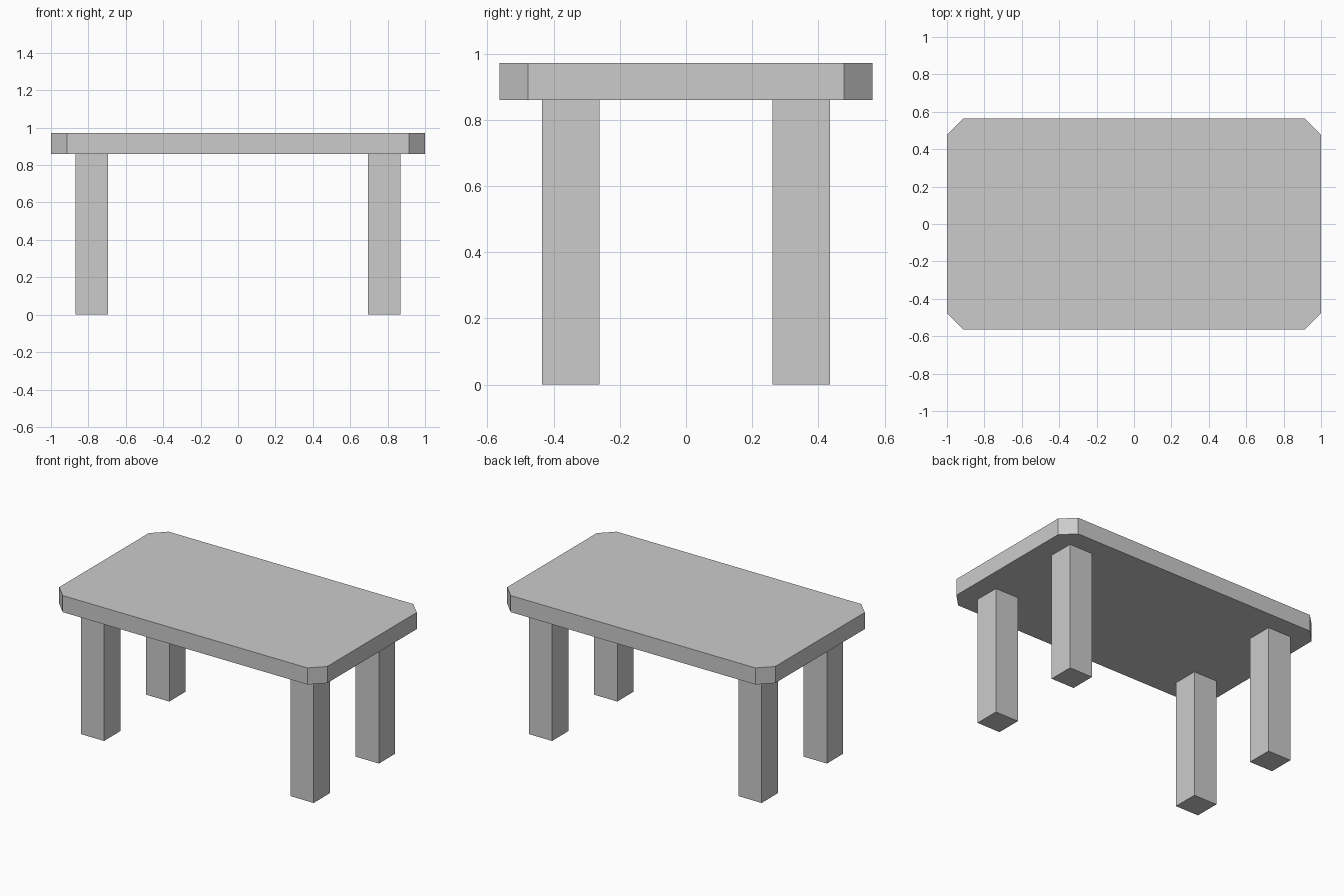
import bpy
import bmesh

default_cube = bpy.data.objects.get("Cube")
if default_cube:
    bpy.data.objects.remove(default_cube, do_unlink=True)

# Single plain grey finish
grey = bpy.data.materials.new("plain_grey")
grey.use_nodes = True
colour = (0.6, 0.6, 0.6, 1)
grey.diffuse_color = colour
grey.node_tree.nodes["Principled BSDF"].inputs["Base Color"].default_value = colour


def add_box(name, centre, size, corner_cut=0):
    """Box with optionally chamfered vertical edges."""
    bm = bmesh.new()
    bmesh.ops.create_cube(bm, size=1)
    bmesh.ops.scale(bm, vec=size, verts=bm.verts)
    if corner_cut:
        uprights = [e for e in bm.edges
                    if abs(e.verts[0].co.z - e.verts[1].co.z) > size[2] / 2]
        bmesh.ops.bevel(bm, geom=uprights, offset=corner_cut,
                        offset_type='OFFSET', segments=1, affect='EDGES')
    mesh = bpy.data.meshes.new(name)
    bm.to_mesh(mesh)
    bm.free()
    mesh.materials.append(grey)
    obj = bpy.data.objects.new(name, mesh)
    obj.location = centre
    bpy.context.collection.objects.link(obj)
    return obj


leg_height, top_thickness = 0.86, 0.112

# Table top with cut corners
add_box("table_top", (0, 0, leg_height + top_thickness / 2),
        (2, 1.128, top_thickness), corner_cut=0.087)

# Four square legs
for side, sx in (("left", 1), ("right", -1)):
    for end, sy in (("front", -1), ("back", 1)):
        add_box(f"{end}_{side}_leg", (sx * 0.782, sy * 0.348, leg_height / 2),
                (0.173, 0.173, leg_height))
